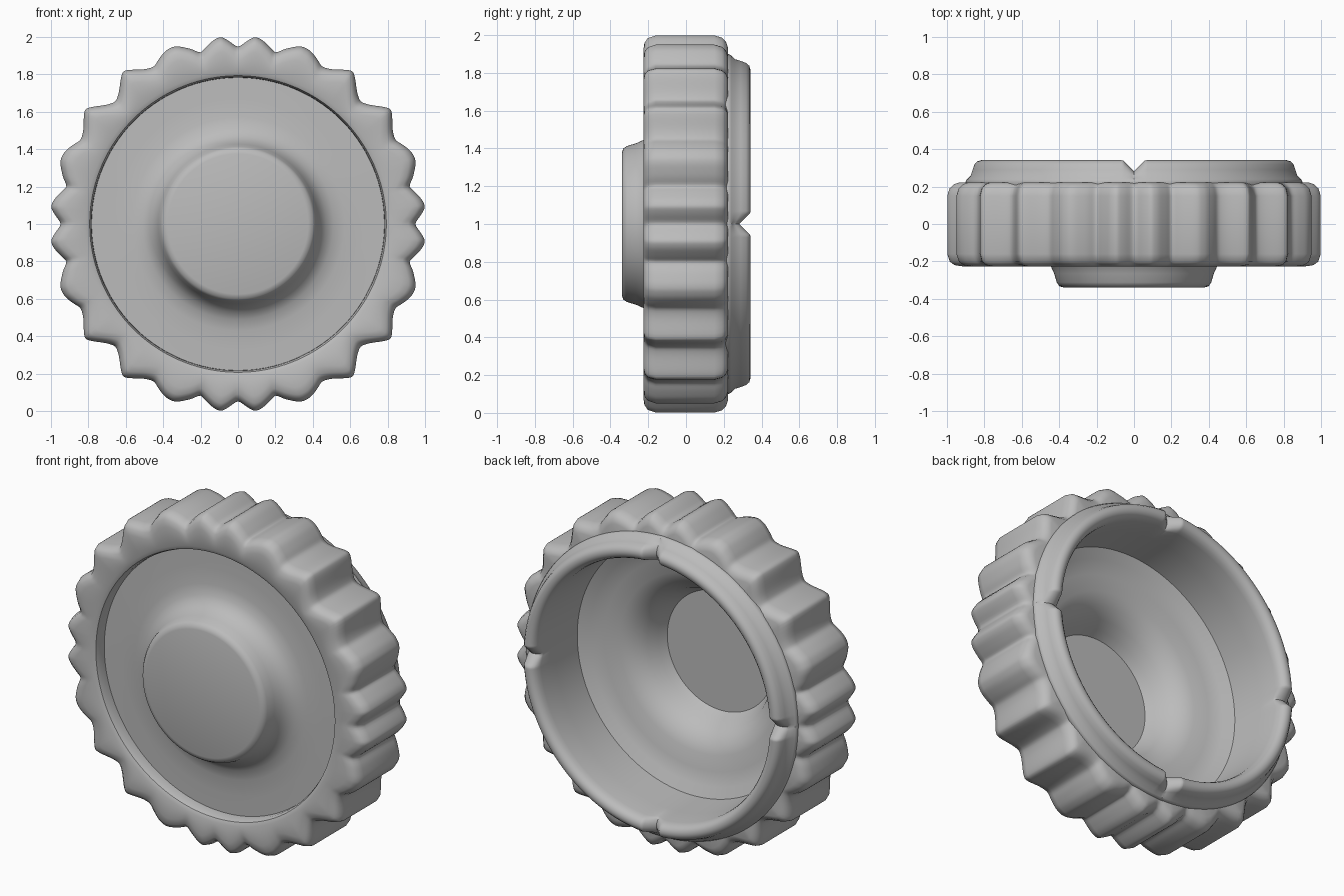
import bpy, bmesh, math
from mathutils import Vector

cube = bpy.data.objects.get("Cube")
if cube:
    bpy.data.objects.remove(cube, do_unlink=True)

grey = bpy.data.materials.new("plain grey")
grey.use_nodes = True
grey.diffuse_color = (0.5, 0.5, 0.5, 1)
grey.node_tree.nodes["Principled BSDF"].inputs["Base Color"].default_value = (0.5, 0.5, 0.5, 1)

CENTRE_Z = 1.0


def tooth_outline(steps=4, passes=2):
    """Rounded outline of the teeth, mirrored round eight octants."""
    half = [(0.942, 0), (0.98, 0.05), (1.002, 0.092), (0.985, 0.13), (0.945, 0.172),
            (0.913, 0.2), (0.936, 0.25), (0.95, 0.315), (0.948, 0.35), (0.925, 0.39),
            (0.88, 0.425), (0.84, 0.448), (0.826, 0.5), (0.824, 0.61), (0.79, 0.625),
            (0.7, 0.637)]
    valley = (0.653, 0.653)
    quarter = half + [valley] + [(v, u) for u, v in reversed(half[1:])]
    corners = []
    for _ in range(4):
        corners += [Vector(p) for p in quarter]
        quarter = [(-v, u) for u, v in quarter]
    pts = []
    for i, p in enumerate(corners):
        q = corners[(i + 1) % len(corners)]
        pts += [p.lerp(q, s / steps) for s in range(steps)]
    for _ in range(passes):
        n = len(pts)
        pts = [pts[i - 1] * 0.25 + pts[i] * 0.5 + pts[(i + 1) % n] * 0.25 for i in range(n)]
    return pts


OUTLINE = tooth_outline()


def ring_points(radius, toothed):
    """Circle of the given radius, or the tooth outline shifted inwards."""
    if toothed:
        return [p - p.normalized() * radius for p in OUTLINE]
    return [p.normalized() * radius for p in OUTLINE]


def notched(y, p):
    """Sink the crown into a V where it crosses the two main axes."""
    drop = max(0, 0.06 - min(abs(p.x), abs(p.y)))
    return y - drop * max(0, min(1, (y - 0.24) / 0.09))


def loft(name, sections, closed=True, notches=False, angle=40):
    """Join rings (radius, y, toothed) into a surface round the y axis."""
    bm = bmesh.new()
    rings = []
    for radius, y, toothed in sections:
        ring = []
        for p in ring_points(radius, toothed):
            depth = notched(y, p) if notches else y
            ring.append(bm.verts.new((p.x, depth, p.y + CENTRE_Z)))
        rings.append(ring)
    pairs = list(zip(rings, rings[1:]))
    if closed:
        pairs.append((rings[-1], rings[0]))
    else:
        bm.faces.new(rings[0])
        bm.faces.new(rings[-1])
    for a, b in pairs:
        for i in range(len(a)):
            j = (i + 1) % len(a)
            bm.faces.new((a[i], a[j], b[j], b[i]))
    bmesh.ops.recalc_face_normals(bm, faces=bm.faces[:])
    mesh = bpy.data.meshes.new(name)
    bm.to_mesh(mesh)
    bm.free()
    obj = bpy.data.objects.new(name, mesh)
    bpy.context.collection.objects.link(obj)
    mesh.materials.append(grey)
    bpy.ops.object.select_all(action="DESELECT")
    obj.select_set(True)
    bpy.context.view_layer.objects.active = obj
    bpy.ops.object.shade_smooth_by_angle(angle=math.radians(angle))


def circles(profile):
    return [(r, y, False) for r, y in profile]


# Toothed rim: rounded at front and back, with a round inner lip
front_edge = [(0.08, -0.226), (0.04, -0.22), (0.014, -0.202), (0, -0.16)]
back_edge = [(0, 0.15), (0.012, 0.19), (0.035, 0.212), (0.065, 0.222)]
loft("toothed_rim",
     circles([(0.79, 0.1), (0.782, -0.14), (0.784, -0.19), (0.793, -0.215), (0.815, -0.226)])
     + [(inset, y, True) for inset, y in front_edge + back_edge]
     + circles([(0.82, 0.222)]))

# Back ring: flared skirt, rounded crown and four V notches
loft("back_ring",
     circles([(0.86, 0.1), (0.895, 0.2), (0.9, 0.225), (0.893, 0.24), (0.875, 0.258),
              (0.865, 0.29), (0.855, 0.318), (0.84, 0.335), (0.82, 0.341), (0.8, 0.337),
              (0.785, 0.325), (0.775, 0.305), (0.77, 0.28), (0.765, 0.15), (0.755, -0.08),
              (0.8, -0.08)]),
     notches=True)

# Dished face with raised hollow hub, front and back skins
loft("face_and_hub",
     circles([(0.375, -0.34), (0.4, -0.332), (0.413, -0.312), (0.427, -0.265), (0.445, -0.225),
              (0.47, -0.193), (0.51, -0.168), (0.57, -0.156), (0.67, -0.152), (0.787, -0.15),
              (0.787, -0.04), (0.755, -0.05), (0.7, -0.085), (0.62, -0.11), (0.53, -0.125),
              (0.46, -0.16), (0.41, -0.22), (0.38, -0.28), (0.355, -0.33)]),
     closed=False)
